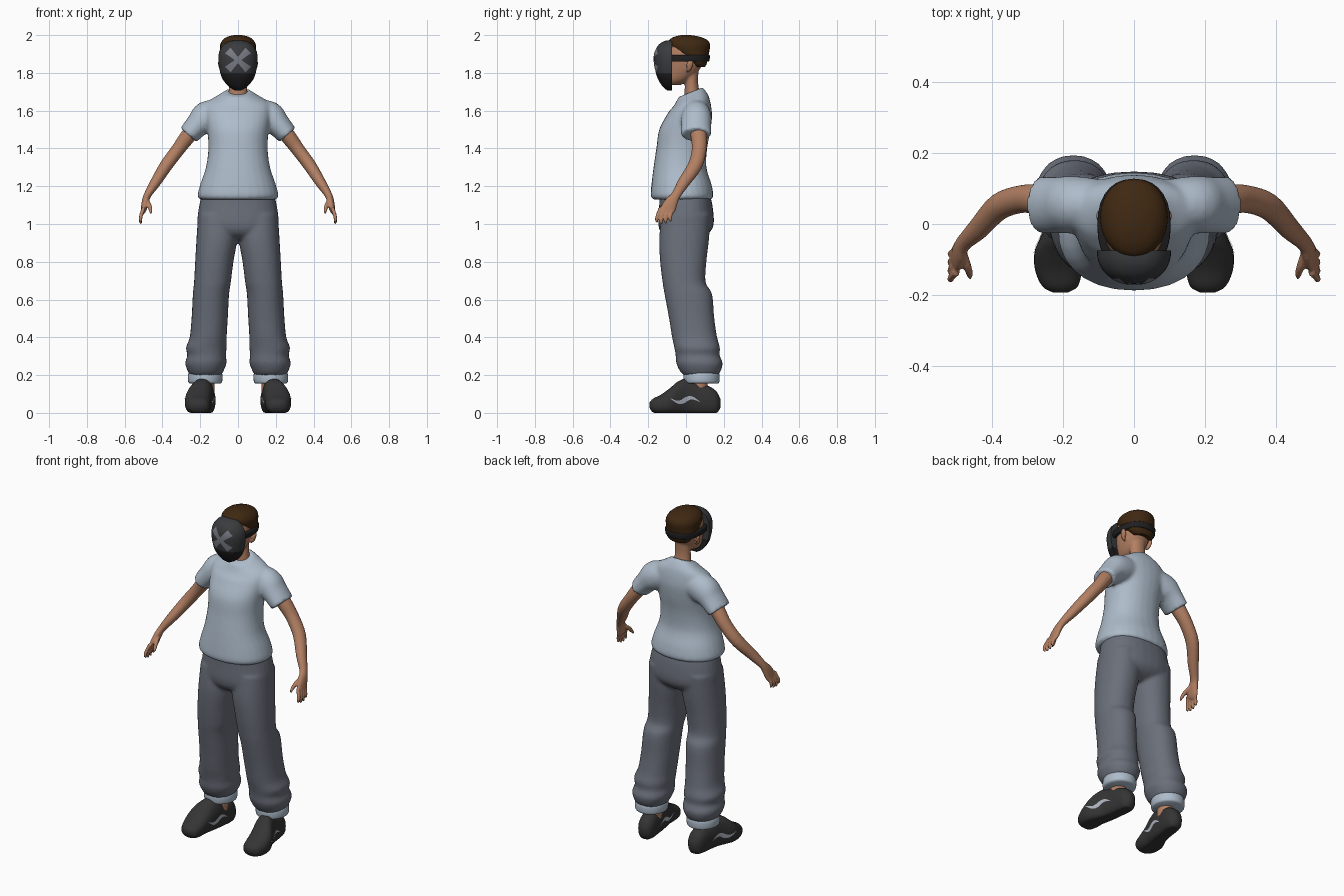
import bpy, bmesh
from math import sin, cos, pi, copysign
from mathutils import Vector
from mathutils.bvhtree import BVHTree

cube = bpy.data.objects.get("Cube")
if cube:
    bpy.data.objects.remove(cube)


def material(name, r, g, b):
    m = bpy.data.materials.new(name)
    m.use_nodes = True
    m.diffuse_color = (r, g, b, 1)
    bsdf = next(n for n in m.node_tree.nodes if n.type == 'BSDF_PRINCIPLED')
    bsdf.inputs["Base Color"].default_value = (r, g, b, 1)
    bsdf.inputs["Roughness"].default_value = 0.8
    return m


SHIRT = material("pale blue cotton", .42, .50, .59)
PANTS = material("grey denim", .145, .16, .195)
SKIN = material("tan skin", .45, .215, .125)
HAIR = material("dark brown hair", .05, .021, .006)
SHOE = material("charcoal shoe", .035, .035, .036)
MASK = material("dark grey mask", .042, .044, .048)
BLACK = material("black trim", .014, .014, .015)
MARK = material("grey marking", .19, .205, .235)
PALE = material("light grey marking", .42, .45, .52)


def spline(rows, steps=4):
    """Catmull-Rom resampling of rows of numbers."""
    out = []
    for i in range(len(rows) - 1):
        a, b, c, d = (rows[max(i - 1, 0)], rows[i], rows[i + 1],
                      rows[min(i + 2, len(rows) - 1)])
        for s in range(steps):
            t = s / steps
            out.append([q + .5 * t * (r - p + t * (2*p - 5*q + 4*r - w + t * (3*(q - r) + w - p)))
                        for p, q, r, w in zip(a, b, c, d)])
    return out + [list(rows[-1])]


def loft(bm, rows, axis=None, ref=(0, 1, 0), power=2, side=1, fix=None, n=28):
    """Skin rows of (x, y, z, radius, radius) set along a path or a fixed axis."""
    rows = spline(rows)
    rings = []
    for i, (x, y, z, ra, rb) in enumerate(rows):
        t = Vector(axis) if axis else (Vector(rows[min(i + 1, len(rows) - 1)][:3])
                                       - Vector(rows[max(i - 1, 0)][:3])).normalized()
        u = t.cross(Vector(ref)).normalized()
        v = u.cross(t)
        ring = []
        for k in range(n):
            c, s = cos(2 * pi * k / n), sin(2 * pi * k / n)
            p = (Vector((x, y, z)) + u * ra * copysign(abs(c) ** (2 / power), c)
                 + v * rb * copysign(abs(s) ** (2 / power), s))
            if fix:
                p = fix(p)
            ring.append(bm.verts.new((p.x * side, p.y, p.z)))
        rings.append(ring)
    for a, b in zip(rings, rings[1:]):
        for k in range(n):
            bm.faces.new((a[k], a[(k + 1) % n], b[(k + 1) % n], b[k]))
    bm.faces.new(rings[0])
    bm.faces.new(rings[-1])


def stack(bm, rows, **kw):
    """Horizontal loft from rows of (z, x min, x max, front y, back y)."""
    loft(bm, [((a + b) / 2, (c + d) / 2, z, (b - a) / 2, (d - c) / 2)
              for z, a, b, c, d in rows], axis=(0, 0, 1), **kw)


def centred(rows):
    return [(z, -w, w, a, b) for z, w, a, b in rows]


def finish(name, bm, mats, rule=None, voxel=0, smooth=4, normals=True):
    if normals:
        bmesh.ops.recalc_face_normals(bm, faces=bm.faces[:])
    if rule:
        for f in bm.faces:
            f.material_index = rule(f.calc_center_median())
    me = bpy.data.meshes.new(name)
    bm.to_mesh(me)
    bm.free()
    for m in mats:
        me.materials.append(m)
    ob = bpy.data.objects.new(name, me)
    bpy.context.scene.collection.objects.link(ob)
    bpy.ops.object.select_all(action='DESELECT')
    ob.select_set(True)
    bpy.context.view_layer.objects.active = ob
    bpy.ops.object.shade_smooth_by_angle(angle=.9)
    if voxel:
        r = ob.modifiers.new("Blend", 'REMESH')
        r.mode, r.voxel_size, r.use_smooth_shade = 'VOXEL', voxel, True
        s = ob.modifiers.new("Relax", 'SMOOTH')
        s.factor, s.iterations = .5, smooth
    return ob


def decal(bm, tree, point, direction, nu=16, nv=4, lift=.003):
    """Thin patch projected on a surface; point(s, t) gives the ray start."""
    d = Vector(direction)
    grid = []
    for i in range(nu + 1):
        row = []
        for j in range(nv + 1):
            hit = tree.ray_cast(Vector(point(i / nu * 2 - 1, j / nv * 2 - 1)), d)[0]
            row.append(bm.verts.new(hit - d * lift) if hit else None)
        grid.append(row)
    for a, b in zip(grid, grid[1:]):
        for j in range(nv):
            q = (a[j], a[j + 1], b[j + 1], b[j])
            if all(q):
                f = bm.faces.new(q)
                f.normal_update()
                if f.normal.dot(d) > 0:
                    f.normal_flip()


# T-shirt: torso and two short sleeves blended together
def tilt_neck(p):
    p.z += .4 * (p.y - .03) * min(max((p.z - 1.6) / .1, 0), 1)
    return p


bm = bmesh.new()
stack(bm, centred([(1.13, .2, -.175, .135), (1.15, .214, -.187, .145), (1.21, .2, -.183, .135),
                   (1.3, .17, -.172, .108), (1.4, .157, -.157, .112), (1.5, .163, -.142, .13),
                   (1.58, .175, -.1, .138), (1.64, .165, -.065, .127), (1.675, .11, -.05, .108),
                   (1.7, .068, -.04, .088)]), power=2.2, fix=tilt_neck)
for side in (1, -1):
    loft(bm, [(.09, .055, 1.585, .075, .07), (.165, .055, 1.565, .085, .08),
              (.213, .053, 1.525, .066, .08), (.262, .053, 1.471, .056, .08)], side=side)
finish("shirt", bm, [SHIRT], voxel=.01)

# Trousers: hips and two baggy legs
bm = bmesh.new()
stack(bm, centred([(1.18, .185, -.14, .12), (1.1, .205, -.142, .14), (1.0, .214, -.147, .147),
                   (.95, .17, -.13, .12), (.92, .1, -.09, .07)]), power=2.3)
for side in (1, -1):
    stack(bm, [(1.05, .0, .212, -.13, .13), (.92, .004, .22, -.142, .122),
               (.8, .024, .227, -.137, .108), (.69, .038, .233, -.124, .104),
               (.63, .047, .239, -.114, .138), (.5, .054, .246, -.09, .15),
               (.4, .06, .256, -.074, .165), (.345, .06, .276, -.062, .18),
               (.305, .064, .268, -.055, .178), (.265, .06, .28, -.052, .194),
               (.225, .075, .268, -.035, .186), (.2, .088, .255, -.015, .17)],
          side=side, power=2.2)
finish("trousers", bm, [PANTS], voxel=.01)

# Rolled cuffs and ankles
for name, mat, rows in (
        ("trouser_cuffs", SHIRT, [(.155, .093, .252, -.003, .168), (.165, .084, .264, -.012, .177),
                                  (.2, .082, .265, -.014, .178), (.22, .09, .257, -.005, .17)]),
        ("ankles", SKIN, [(.1, .125, .215, .02, .115), (.2, .125, .215, .02, .115)])):
    bm = bmesh.new()
    for side in (1, -1):
        stack(bm, rows, side=side)
    finish(name, bm, [mat])


# Shoes with flat soles
def ground(p):
    p.z = max(p.z, .0)
    return p


bm = bmesh.new()
profile = [(.207, -.193, .03, .02, .055), (.208, -.175, .008, .05, .075), (.212, -.13, 0, .066, .098),
           (.211, -.08, 0, .069, .135), (.2, -.04, 0, .064, .168), (.185, .01, 0, .056, .182),
           (.176, .07, 0, .052, .158), (.17, .12, 0, .051, .142), (.168, .16, .005, .042, .115),
           (.168, .182, .03, .018, .075)]
for side in (1, -1):
    loft(bm, [(x, y, low + (h - low) * .46, w, (h - low) * .54) for x, y, low, w, h in profile],
         axis=(0, 1, 0), ref=(0, 0, 1), power=2.4, side=side, fix=ground)
shoe_tree = BVHTree.FromBMesh(bm)
finish("shoes", bm, [SHOE])

# Wavy side stripes on both faces of each shoe
bm = bmesh.new()
for side in (1, -1):
    for out in (1, -1):
        x0 = side * (.19 + out * .14)
        decal(bm, shoe_tree, lambda s, t: (x0, .08 * s - .005,
              .068 + .012 * sin(4 * s) + t * .014 * (1.05 - abs(s))),
              (-side * out, 0, 0))
finish("shoe_stripes", bm, [PALE], normals=False)

# Arms, hands, fingers and thumbs
bm = bmesh.new()
for side in (1, -1):
    loft(bm, [(.21, .06, 1.535, .04, .045), (.265, .068, 1.465, .041, .043),
              (.317, .07, 1.395, .036, .039), (.38, .048, 1.31, .034, .038),
              (.437, -.012, 1.22, .028, .032), (.478, -.052, 1.155, .02, .025),
              (.49, -.076, 1.118, .019, .034), (.498, -.094, 1.083, .016, .04),
              (.504, -.104, 1.062, .011, .034)], side=side)
    for k in range(4):
        base, tip = -.072 - .021 * k, -.08 - .024 * k
        drop = (.012, .002, .0, .008)[k]
        loft(bm, [(.499, base, 1.085, .011, .011), (.513, (base + tip) / 2 - .006, 1.045, .01, .01),
                  (.516, tip - .004, 1.015 + drop, .009, .009), (.513, tip, 1.0 + drop, .005, .005)],
             side=side, n=10)
    loft(bm, [(.485, -.075, 1.125, .014, .014), (.47, -.115, 1.1, .012, .012),
              (.463, -.138, 1.075, .01, .01), (.461, -.153, 1.055, .005, .005)], side=side, n=10)
finish("arms", bm, [SKIN], voxel=.005, smooth=2)

# Head, neck and ears
bm = bmesh.new()
stack(bm, centred([(1.63, .06, -.01, .09), (1.7, .05, -.008, .072), (1.76, .047, -.005, .064),
                   (1.85, .05, -.01, .07)]))
stack(bm, centred([(1.735, .025, -.1, -.03), (1.76, .052, -.108, .015), (1.8, .07, -.11, .06),
                   (1.85, .081, -.11, .088), (1.9, .084, -.11, .1), (1.95, .075, -.09, .09),
                   (1.98, .045, -.05, .05)]), power=2.2)
for side in (1, -1):
    loft(bm, [(.082, .012, 1.802, .004, .006), (.09, .016, 1.82, .009, .014),
              (.097, .022, 1.85, .009, .02), (.099, .025, 1.868, .004, .012)],
         axis=(0, 0, 1), side=side, n=14)
finish("head", bm, [SKIN], voxel=.007, smooth=2)

# Short swept hair
bm = bmesh.new()
stack(bm, centred([(1.83, .055, .04, .1), (1.85, .078, .02, .11), (1.885, .09, -.03, .118),
                   (1.915, .094, -.075, .124), (1.95, .094, -.093, .127), (1.975, .08, -.088, .112),
                   (1.992, .055, -.06, .07), (2.0, .02, -.025, .025)]), power=2.1)
finish("hair", bm, [HAIR])

# Head strap
bm = bmesh.new()
stack(bm, centred([(1.86, .1, -.13, .12), (1.866, .103, -.133, .124), (1.888, .103, -.133, .127),
                   (1.894, .1, -.13, .124)]), power=2.3)
finish("mask_strap", bm, [BLACK])


# Face mask: half shell with a black lower part
def flat_back(p):
    p.y = min(p.y, -.075)
    return p


bm = bmesh.new()
stack(bm, [(z, -w, w, y, -.15 - y) for z, w, y in
           [(1.708, .018, -.1), (1.728, .05, -.124), (1.765, .08, -.147), (1.8, .094, -.16),
            (1.86, .104, -.168), (1.91, .1, -.165), (1.945, .08, -.148), (1.965, .052, -.122),
            (1.972, .02, -.1)]], power=2.2, fix=flat_back, n=40)
mask_tree = BVHTree.FromBMesh(bm)
finish("face_mask", bm, [MASK, BLACK], rule=lambda c: int(c.z < 1.8))

# Crossed bars on the mask, flaring toward the tips
bm = bmesh.new()
for side in (1, -1):
    def bar(s, t):
        w = t * (.011 + .009 * abs(s) ** 1.5)
        return (side * (s * .054 - w * .75), -1, 1.868 + s * .05 + w * .75)
    decal(bm, mask_tree, bar, (0, 1, 0), nu=20)
finish("mask_cross", bm, [MARK], normals=False)
